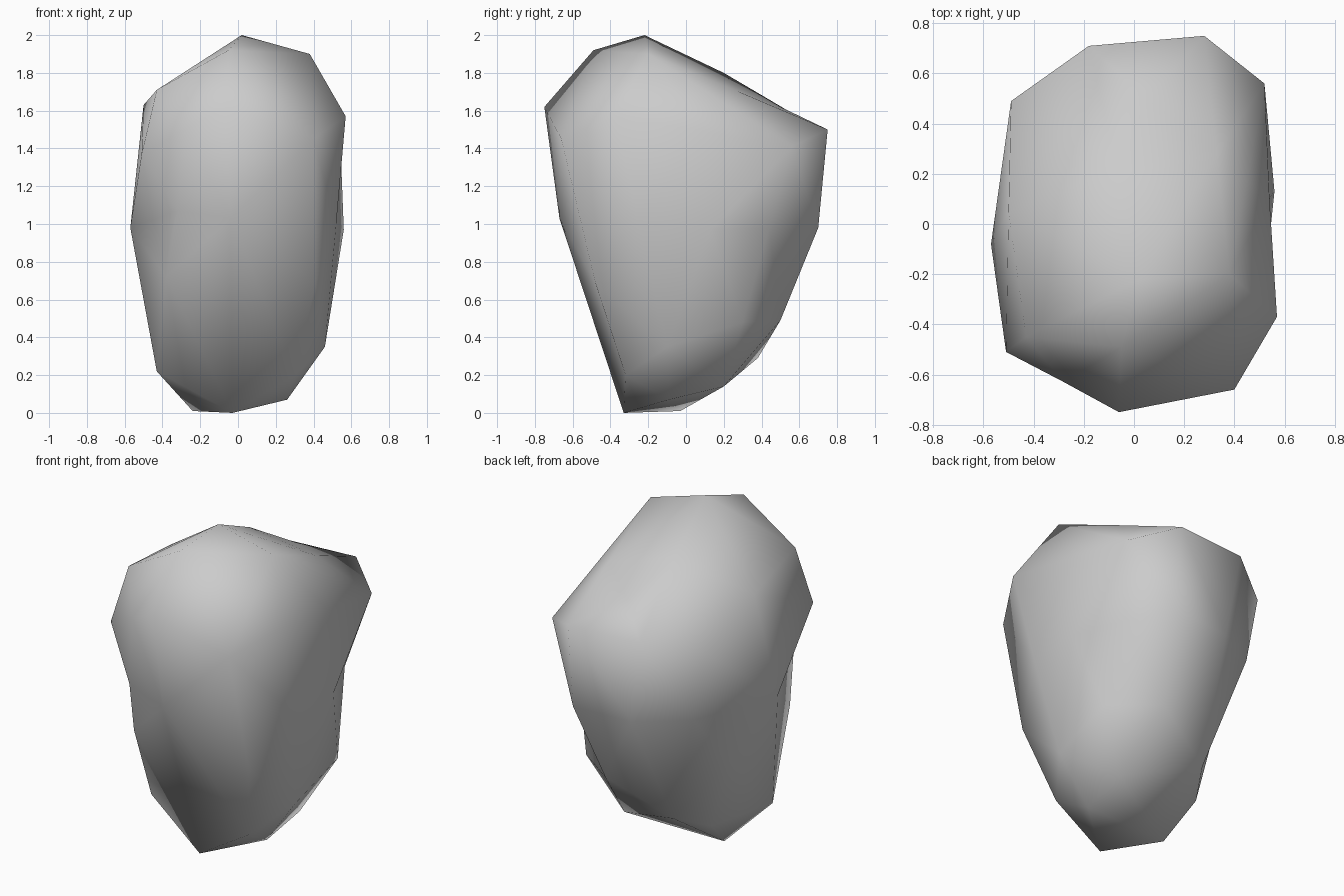
import bpy
import bmesh
from mathutils import Vector

# Remove the default object
default_cube = bpy.data.objects.get("Cube")
if default_cube is not None:
    bpy.data.objects.remove(default_cube, do_unlink=True)


def make_material(name, colour):
    """One flat colour, shown in the viewport and in a render."""
    material = bpy.data.materials.new(name)
    material.use_nodes = True
    material.diffuse_color = colour
    shader = material.node_tree.nodes["Principled BSDF"]
    shader.inputs["Base Color"].default_value = colour
    shader.inputs["Roughness"].default_value = 1
    return material


def on_sphere(corner):
    """Direction of a corner from the middle of the rock, evened out by its size."""
    x, y, z = corner
    return Vector((x / .57, y / .75, z - 1)).normalized()


def make_boulder(name, corners, material):
    """Skin the corners as a ball, then move each one to its place on the rock."""
    mesh = bpy.data.meshes.new(name)
    bm = bmesh.new()
    verts = [bm.verts.new(on_sphere(corner)) for corner in corners]
    bmesh.ops.convex_hull(bm, input=verts)
    bmesh.ops.recalc_face_normals(bm, faces=list(bm.faces))
    for vert, corner in zip(verts, corners):
        vert.co = corner
    for face in bm.faces:
        face.smooth = True
    bm.normal_update()
    bm.to_mesh(mesh)
    bm.free()
    mesh.materials.append(material)
    boulder = bpy.data.objects.new(name, mesh)
    bpy.context.collection.objects.link(boulder)
    return boulder


# Corner points of the rock, in bands from the ground to the peak
foot = [(-.03, -.33, 0), (-.24, -.03, .01), (.26, -.09, .07), (.28, .2, .14)]
lower_band = [(-.43, -.23, .22), (-.3, .18, .2), (-.18, .38, .29),
              (.3, -.32, .2), (.46, -.1, .35), (.47, .3, .48),
              (.2, .5, .49)]
waist = [(-.38, -.47, .72), (.41, -.48, .69), (-.42, .17, .62),
         (-.57, -.08, .98), (-.32, -.6, 1.07), (-.04, -.67, 1.03),
         (.52, -.25, 1), (.56, .13, .97), (.28, .7, .98),
         (-.1, .68, .98), (-.4, .5, 1)]

# Shallow hollows in the flanks
hollows = [(-.45, -.34, 1.02), (.42, .44, .98)]

shoulder = [(-.51, -.51, 1.37), (-.28, -.63, 1.5), (-.06, -.75, 1.62),
            (.4, -.66, 1.45), (.57, -.37, 1.57), (.54, .1, 1.49),
            (.52, .56, 1.41), (.28, .75, 1.5), (-.18, .71, 1.5),
            (-.49, .49, 1.43)]
crown = [(-.5, .05, 1.63), (-.43, -.45, 1.71), (-.05, -.49, 1.92),
         (.38, -.2, 1.9), (.02, -.22, 2)]

# Ridges running down the back slope
back_ridges = [(-.06, .2, 1.8), (.05, .5, 1.62), (.33, .28, 1.7),
               (.45, .17, 1.66)]

stone_grey = make_material("stone grey", (.6, .6, .6, 1))
make_boulder("boulder", foot + lower_band + waist + hollows + shoulder + crown
             + back_ridges, stone_grey)
